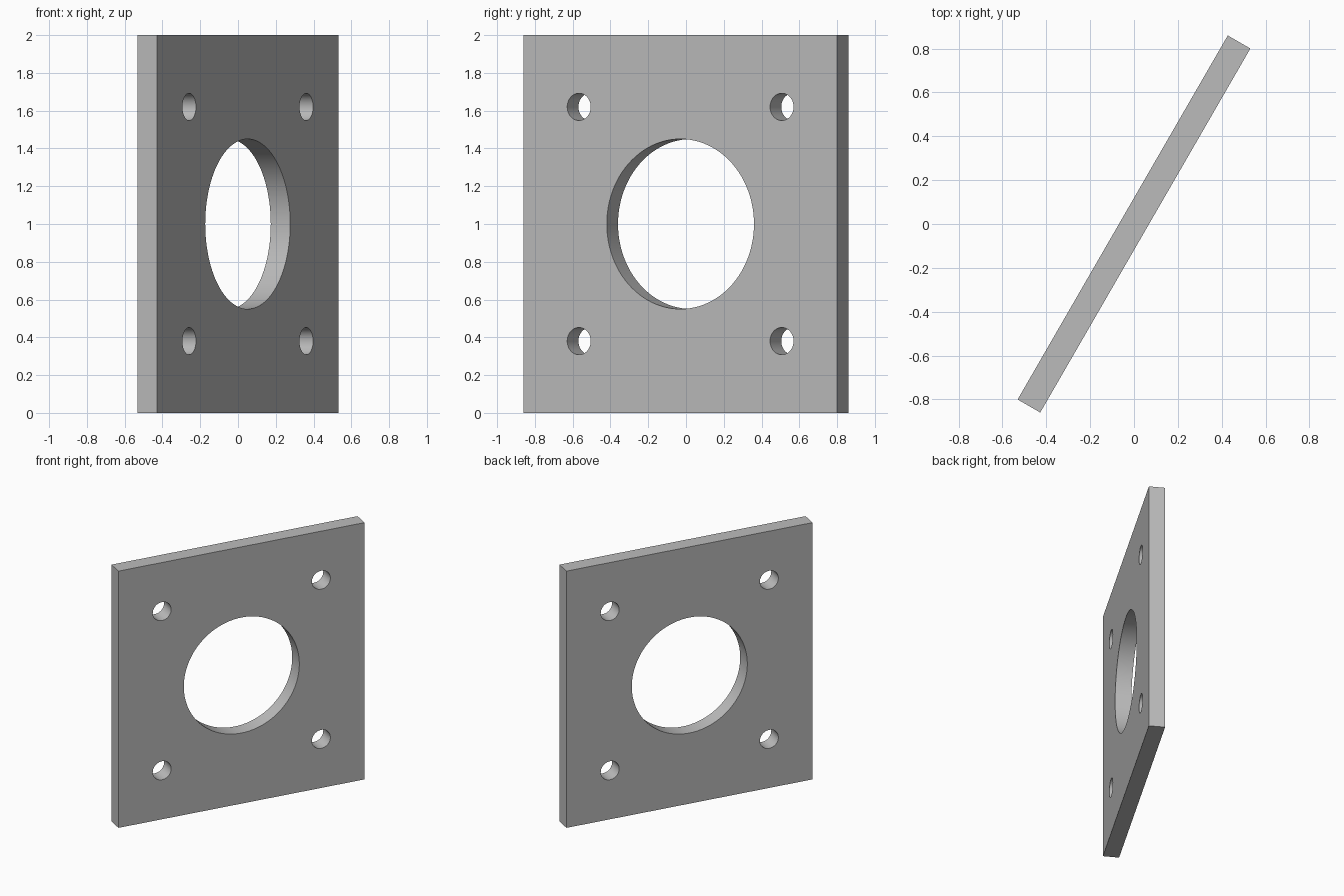
import bpy
import math

cube = bpy.data.objects.get("Cube")
if cube:
    bpy.data.objects.remove(cube, do_unlink=True)

WIDTH, THICKNESS, HEIGHT = 1.917, 0.119, 2.0
BORE_RADIUS, BOLT_RADIUS, BOLT_OFFSET = 0.45, 0.072, 0.62

grey = bpy.data.materials.new("plain grey")
grey.use_nodes = True
colour = (0.5, 0.5, 0.5, 1)
grey.diffuse_color = colour
grey.node_tree.nodes["Principled BSDF"].inputs["Base Color"].default_value = colour

# Square plate, built flat to the front
bpy.ops.mesh.primitive_cube_add(size=1, location=(0, 0, HEIGHT / 2))
plate = bpy.context.object
plate.name = "mounting_plate"
plate.scale = (WIDTH, THICKNESS, HEIGHT)
bpy.ops.object.transform_apply(location=False, rotation=False, scale=True)
plate.data.materials.append(grey)


def drill(x, z, radius, sides):
    """Cut a round hole through the plate's thickness."""
    bpy.ops.mesh.primitive_cylinder_add(
        vertices=sides, radius=radius, depth=THICKNESS * 3,
        location=(x, 0, HEIGHT / 2 + z), rotation=(math.pi / 2, 0, 0))
    cutter = bpy.context.object
    cutter.name = "hole_cutter"
    cutter.hide_render = True
    cutter.data.materials.append(grey)
    cut = plate.modifiers.new("hole", "BOOLEAN")
    cut.operation = "DIFFERENCE"
    cut.solver = "EXACT"
    cut.object = cutter
    bpy.context.view_layer.objects.active = plate
    bpy.ops.object.modifier_apply(modifier=cut.name)
    bpy.data.objects.remove(cutter, do_unlink=True)


# Central bore and four bolt holes
drill(0, 0, BORE_RADIUS, 96)
for sx in (-1, 1):
    for sz in (-1, 1):
        drill(sx * BOLT_OFFSET, sz * BOLT_OFFSET, BOLT_RADIUS, 48)

# Smooth hole walls, sharp rims, then turn the plate to its angle
bpy.ops.object.select_all(action="DESELECT")
plate.select_set(True)
bpy.context.view_layer.objects.active = plate
bpy.ops.object.shade_smooth_by_angle(angle=math.radians(30))
plate.rotation_euler.z = math.radians(60)
